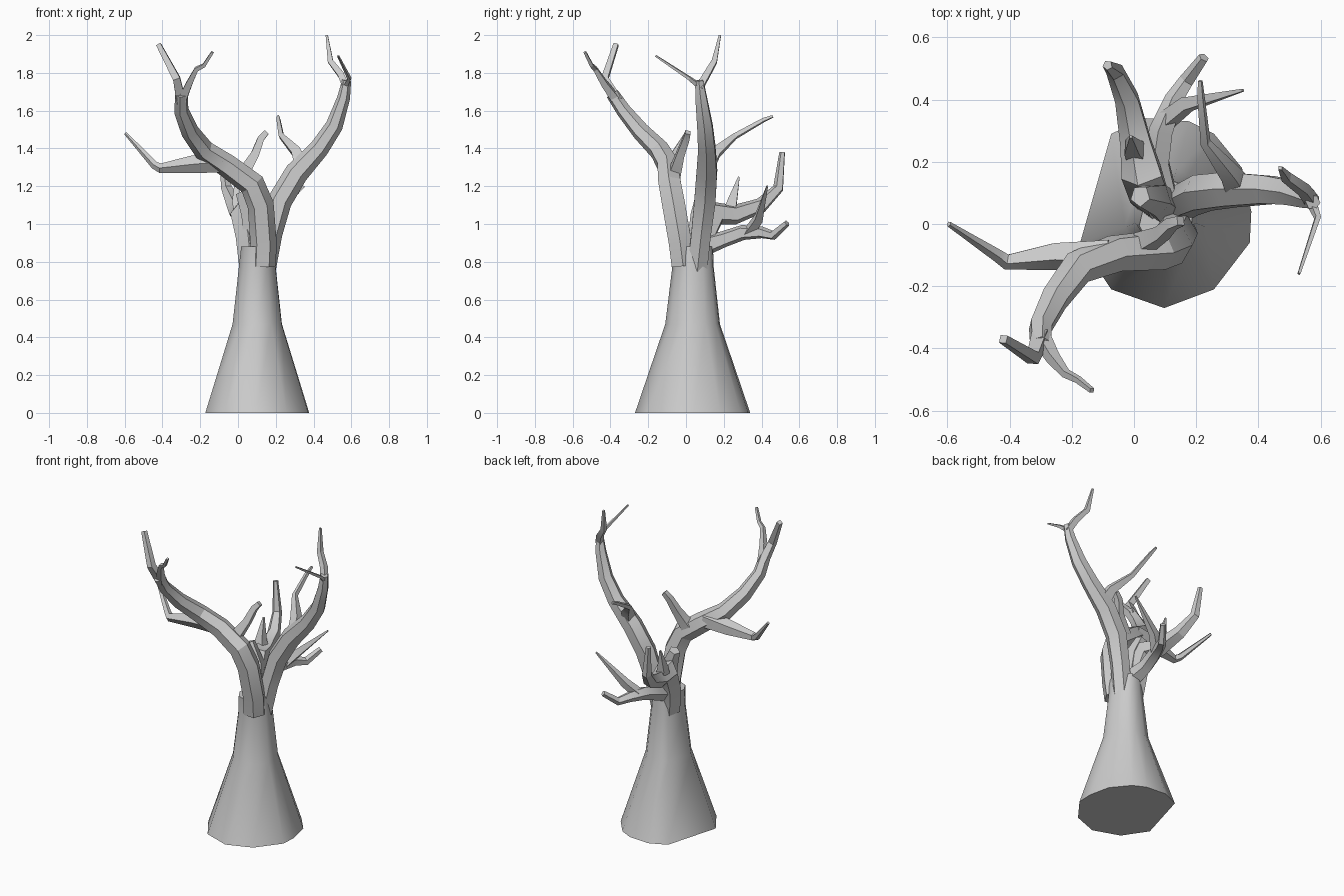
import bpy, bmesh, math
from mathutils import Vector


def finish(name, bm, angle):
    bmesh.ops.recalc_face_normals(bm, faces=bm.faces)
    me = bpy.data.meshes.new(name)
    bm.to_mesh(me)
    bm.free()
    ob = bpy.data.objects.new(name, me)
    bpy.context.collection.objects.link(ob)
    bpy.ops.object.select_all(action='DESELECT')
    bpy.context.view_layer.objects.active = ob
    ob.select_set(True)
    bpy.ops.object.shade_smooth_by_angle(angle=math.radians(angle))
    return ob


def skin(bm, rings):
    n = len(rings[0])
    vs = [[bm.verts.new(p) for p in r] for r in rings]
    for a, b in zip(vs, vs[1:]):
        for i in range(n):
            j = (i + 1) % n
            bm.faces.new((a[i], a[j], b[j], b[i]))
    bm.faces.new(vs[0][::-1])
    bm.faces.new(vs[-1])


def branch(name, path, sides=6):
    """Tapered faceted tube through (x, y, z, radius) points."""
    pts = [Vector(p[:3]) for p in path]
    u, rings = None, []
    for i, p in enumerate(pts):
        t = (pts[min(i + 1, len(pts) - 1)] - p).normalized() + (p - pts[max(i - 1, 0)]).normalized()
        t.normalize()
        if u is None:
            u = Vector((0, 1, 0)) if abs(t.y) < 0.8 else Vector((1, 0, 0))
        u = (u - t * u.dot(t)).normalized()
        v = t.cross(u)
        r = path[i][3]
        rings.append([p + r * (math.cos(a) * u + math.sin(a) * v)
                      for a in (2 * math.pi * (k + 0.5) / sides for k in range(sides))])
    bm = bmesh.new()
    skin(bm, rings)
    return finish(name, bm, 25)


# trunk: irregular base outline shrinking upward
base = [(-.17, -.06), (-.07, -.21), (.10, -.27), (.26, -.21), (.375, -.06), (.38, .04),
        (.35, .18), (.26, .29), (.18, .33), (.04, .34), (-.07, .29)]
rings = []
for z, sx, sy, cy in [(0, 1, 1, .035), (.47, .475, .475, .035), (.77, .355, .36, .037), (.88, .31, .37, .03)]:
    rings.append([((x - .105) * sx + .102, (y - .035) * sy + cy, z) for x, y in base])
bm = bmesh.new()
skin(bm, rings)
finish("trunk", bm, 50)

# front-left limb with its twigs
branch("left_limb", [(.13, -.015, .78, .07), (.135, -.03, .9, .07), (.12, -.065, 1.1, .07),
                     (.075, -.085, 1.21, .068), (-.06, -.095, 1.31, .062), (-.18, -.14, 1.39, .056),
                     (-.255, -.24, 1.49, .048), (-.30, -.33, 1.6, .04), (-.30, -.39, 1.69, .035)])
branch("left_tip_outer", [(-.30, -.36, 1.65, .035), (-.325, -.43, 1.77, .027), (-.42, -.37, 1.95, .018)], 4)
branch("left_tip_inner", [(-.295, -.37, 1.66, .032), (-.26, -.43, 1.74, .024), (-.22, -.48, 1.82, .016),
                          (-.18, -.50, 1.84, .013), (-.135, -.535, 1.91, .01)], 4)
branch("left_side_branch", [(-.08, -.10, 1.33, .06), (-.25, -.10, 1.315, .048), (-.41, -.12, 1.295, .027),
                            (-.44, -.10, 1.31, .022), (-.595, .0, 1.48, .009)], 5)
branch("middle_twig", [(.03, -.06, 1.27, .045), (.09, -.03, 1.37, .03), (.12, .0, 1.45, .025),
                       (.15, .01, 1.485, .02)], 4)

# right limb with its twigs
branch("right_limb", [(.14, .06, .76, .06), (.175, .08, .95, .06), (.22, .10, 1.12, .065),
                      (.31, .11, 1.27, .063), (.43, .11, 1.4, .052), (.51, .10, 1.52, .046),
                      (.56, .08, 1.67, .034), (.575, .07, 1.76, .024)])
branch("right_tip_up", [(.575, .07, 1.72, .026), (.545, .11, 1.79, .024), (.49, .15, 1.86, .02),
                        (.47, .18, 2.0, .008)], 4)
branch("right_tip_front", [(.57, .07, 1.73, .018), (.59, .02, 1.77, .012), (.53, -.16, 1.89, .006)], 4)
branch("right_back_twig", [(.34, .11, 1.30, .05), (.31, .16, 1.38, .036), (.23, .26, 1.465, .018),
                           (.215, .41, 1.55, .013), (.213, .46, 1.57, .008)], 4)

# back limbs with their twigs
branch("back_limb", [(.07, .07, .76, .065), (.055, .09, .93, .07), (.03, .16, 1.06, .072),
                     (.01, .26, 1.05, .055), (-.02, .40, 1.10, .042), (-.06, .49, 1.19, .03),
                     (-.085, .51, 1.38, .016)], 5)
branch("back_limb_spur", [(.01, .23, 1.06, .045), (-.005, .245, 1.12, .035), (-.01, .28, 1.25, .006)], 4)
branch("inner_stub", [(.09, .06, .85, .06), (.07, .08, 1.05, .055), (.02, .09, 1.17, .035)], 5)
branch("low_back_limb", [(.09, .08, .88, .06), (.075, .2, .92, .045), (.09, .3, .955, .042),
                         (.13, .4, .955, .032), (.17, .46, .94, .026), (.225, .535, 1.005, .018)], 5)
branch("low_back_spur", [(.10, .33, .95, .035), (.17, .385, 1.03, .03), (.35, .43, 1.20, .006)], 4)
